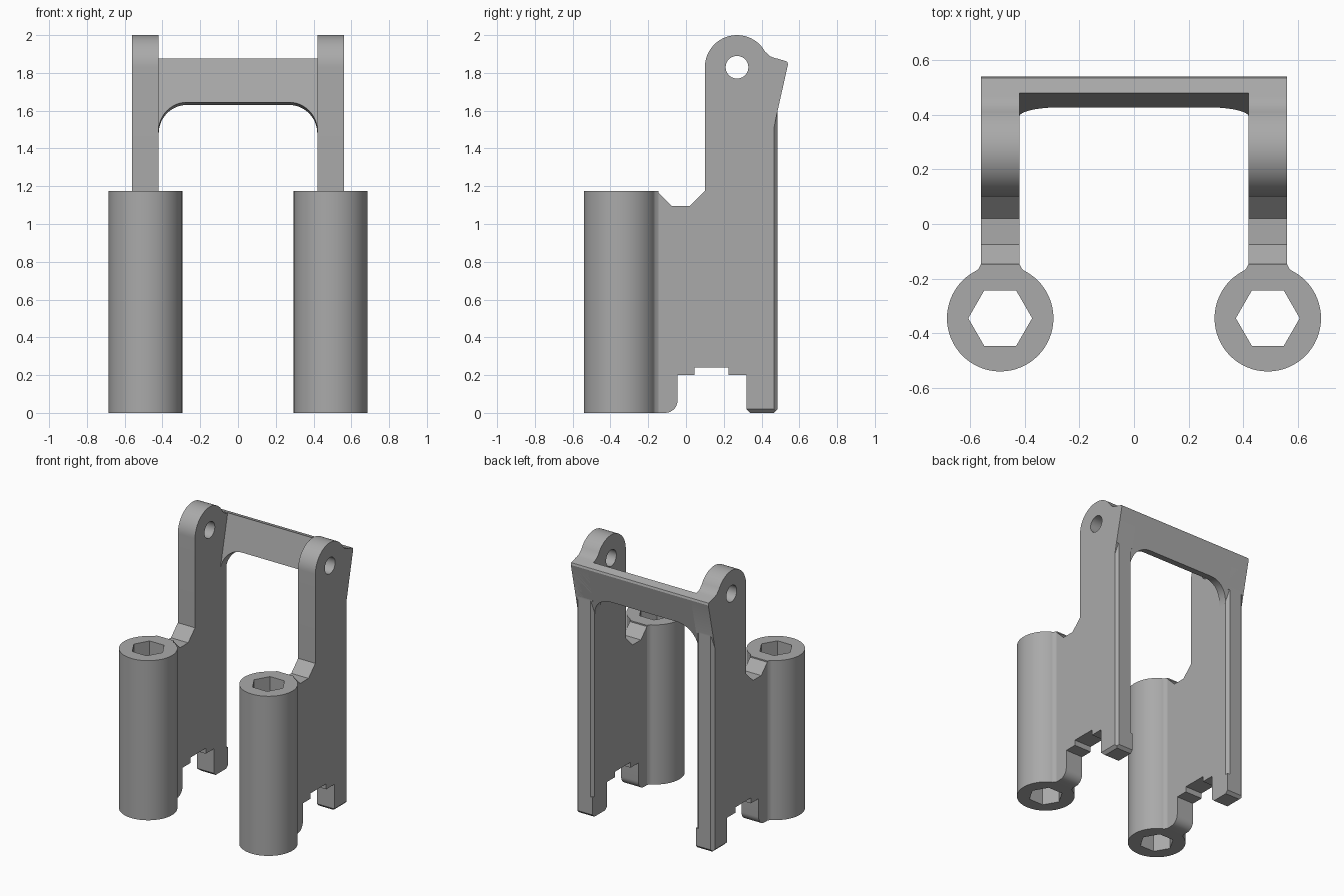
import bpy, bmesh
from math import sin, cos, pi, radians
from mathutils import Matrix

cube = bpy.data.objects.get("Cube")
if cube:
    bpy.data.objects.remove(cube, do_unlink=True)

grey = bpy.data.materials.new("grey_plastic")
grey.use_nodes = True
GREY = (0.4, 0.4, 0.4, 1)
grey.diffuse_color = GREY
grey.node_tree.nodes["Principled BSDF"].inputs["Base Color"].default_value = GREY


def prism(name, pts, axis, lo, hi):
    """Extrude a 2D outline along an axis."""
    place = {"x": lambda a, b, t: (t, a, b),
             "y": lambda a, b, t: (a, t, b),
             "z": lambda a, b, t: (a, b, t)}[axis]
    bm = bmesh.new()
    low = [bm.verts.new(place(a, b, lo)) for a, b in pts]
    high = [bm.verts.new(place(a, b, hi)) for a, b in pts]
    bm.faces.new(low)
    bm.faces.new(high)
    for i in range(len(pts)):
        j = (i + 1) % len(pts)
        bm.faces.new((low[i], low[j], high[j], high[i]))
    bmesh.ops.recalc_face_normals(bm, faces=bm.faces)
    mesh = bpy.data.meshes.new(name)
    bm.to_mesh(mesh)
    bm.free()
    mesh.materials.append(grey)
    obj = bpy.data.objects.new(name, mesh)
    bpy.context.collection.objects.link(obj)
    return obj


def arc(cx, cy, rx, ry, start, end, n):
    angles = [radians(start + (end - start) * i / n) for i in range(n + 1)]
    return [(cx + rx * cos(a), cy + ry * sin(a)) for a in angles]


def bake(obj):
    """Apply the modifiers of an object."""
    deps = bpy.context.evaluated_depsgraph_get()
    mesh = bpy.data.meshes.new_from_object(obj.evaluated_get(deps))
    obj.modifiers.clear()
    obj.data = mesh


def combine(obj, other, operation):
    mod = obj.modifiers.new(operation, "BOOLEAN")
    mod.operation = operation
    mod.solver = "EXACT"
    mod.object = other
    bake(obj)
    bpy.data.objects.remove(other, do_unlink=True)


CX, CY, TOP = 0.49, -0.345, 1.175      # socket axis and height
INNER, OUTER, BACK = 0.42, 0.56, 0.485  # plate faces
BEVEL = 0.02

# Side plate with rounded lug, top notch and stepped foot recess
outline = [(-0.22, 0)]
outline += arc(-0.11, 0.065, 0.065, 0.065, -90, 0, 8)
outline += [(-0.045, 0.2), (0.045, 0.2), (0.045, 0.24), (0.225, 0.24),
            (0.225, 0.2), (0.32, 0.2), (0.32, BEVEL), (0.34, 0),
            (BACK - BEVEL, 0), (BACK, BEVEL), (BACK, 1.6),
            (0.54, 1.845), (0.535, 1.86), (0.465, 1.88), (0.445, 1.888), (0.432, 1.9)]
outline += arc(0.27, 1.83, 0.17, 0.17, 29, 180, 28)
outline += [(0.1, TOP), (0.02, 1.095), (-0.075, 1.095), (-0.155, TOP), (-0.22, TOP)]
plate = prism("side_brackets", outline, "x", INNER, OUTER)
hole = prism("hole", arc(0.27, 1.83, 0.06, 0.06, 0, 351, 39), "x", 0.3, 0.7)
combine(plate, hole, "DIFFERENCE")

# Bevels on the rear edges and the underside of the rear foot
for face, sign, bottom in ((OUTER, 1, -0.1), (INNER, -1, 0.15)):
    e = 0.01
    wedge = [(face - sign * (BEVEL + e), BACK + e), (face + sign * e, BACK - BEVEL - e),
             (face + sign * e, BACK + e)]
    combine(plate, prism("wedge", wedge, "z", bottom, 1.59), "DIFFERENCE")
wedge = [(OUTER - 0.03, -0.01), (OUTER + 0.01, 0.03), (OUTER + 0.01, -0.01)]
combine(plate, prism("wedge", wedge, "y", 0.25, 0.6), "DIFFERENCE")

# Round socket with a flared neck and a hexagonal bore
socket = prism("socket", arc(CX, CY, 0.195, 0.195, 0, 354.375, 63), "z", 0, TOP)
flare = [(0.1, -0.19), (0.088, -0.172), (0.078, -0.162), (0.07, -0.146)]
neck = [(CX + x, y) for x, y in flare] + [(CX - x, y) for x, y in reversed(flare)]
combine(socket, prism("neck", neck, "z", 0, TOP), "UNION")
bore = prism("bore", arc(CX, CY, 0.117, 0.117, 0, 300, 5), "z", -0.1, 1.3)
combine(plate, socket, "UNION")
combine(plate, bore, "DIFFERENCE")
plate.modifiers.new("mirror", "MIRROR")
bake(plate)

# Sloping crossbar with an arched lower edge
profile = [(0.48, 1.877), (0.535, 1.86), (0.54, 1.845), (BACK, 1.6),
           (0.457, 1.47), (0.388, 1.47)]
bar = prism("crossbar", profile, "x", -OUTER, OUTER)
arch = [(-INNER, 1.2), (INNER, 1.2)]
arch += arc(0.27, 1.49, 0.15, 0.155, 0, 90, 12)
arch += arc(-0.27, 1.49, 0.15, 0.155, 90, 180, 12)
cutter = prism("arch_cutter", arch, "y", 0.2, 0.7)
pivot = Matrix.Translation((0, 0.425, 1.645))
cutter.data.transform(pivot @ Matrix.Rotation(radians(-12.4), 4, "X") @ pivot.inverted())
combine(bar, cutter, "DIFFERENCE")

# Smooth curved faces, keep hard edges
bpy.ops.object.select_all(action="DESELECT")
for obj in (plate, bar):
    obj.select_set(True)
    bpy.context.view_layer.objects.active = obj
bpy.ops.object.shade_smooth_by_angle(angle=radians(25))
